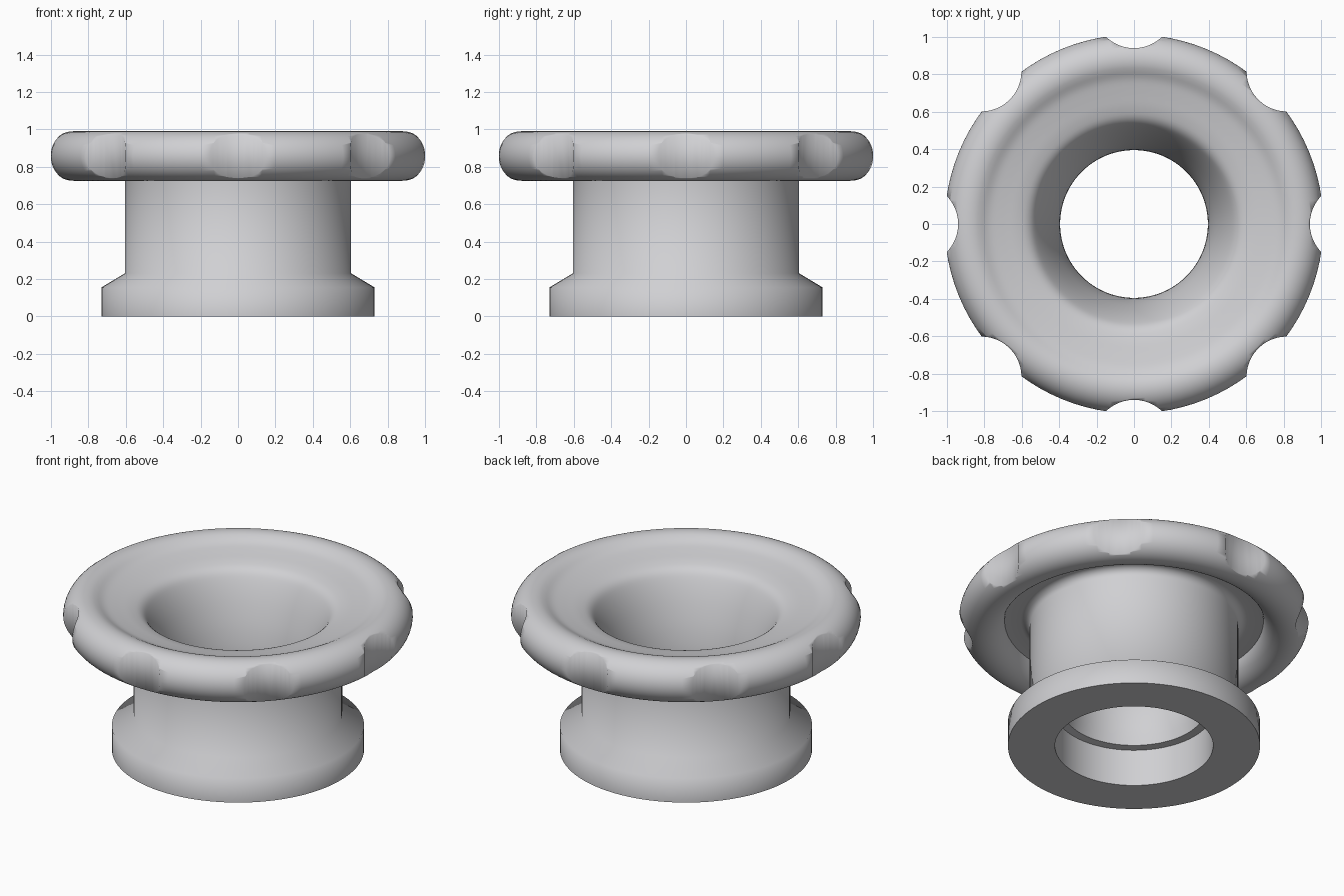
import bpy, bmesh, math

if "Cube" in bpy.data.objects:
    bpy.data.objects.remove(bpy.data.objects["Cube"])

SEG = 96

grey = bpy.data.materials.new("light_grey")
grey.diffuse_color = (0.63, 0.63, 0.65, 1)
grey.use_nodes = True
grey.node_tree.nodes["Principled BSDF"].inputs["Base Color"].default_value = grey.diffuse_color


def arc(cx, cz, r, a0, a1, n):
    """Points on an arc in the radius/height plane, angles in degrees."""
    out = []
    for i in range(n + 1):
        a = math.radians(a0 + (a1 - a0) * i / n)
        out.append((cx + r * math.cos(a), cz + r * math.sin(a)))
    return out


def smooth_path(pts, n):
    """Flowing curve through the points, n steps for each span."""
    ext = [pts[0]] + pts + [pts[-1]]
    out = []
    for p0, p1, p2, p3 in zip(ext, ext[1:], ext[2:], ext[3:]):
        for i in range(n):
            t = i / n
            out.append(tuple(0.5 * (2 * b + (c - a) * t + (2 * a - 5 * b + 4 * c - d) * t ** 2
                                    + (3 * b - a - 3 * c + d) * t ** 3)
                             for a, b, c, d in zip(p0, p1, p2, p3)))
    return out + [pts[-1]]


def lathe(name, profile):
    """Spin a closed radius/height profile round the z axis."""
    bm = bmesh.new()
    rings = []
    for i in range(SEG):
        a = 2 * math.pi * i / SEG
        rings.append([bm.verts.new((r * math.cos(a), r * math.sin(a), z)) for r, z in profile])
    n = len(profile)
    for i in range(SEG):
        p, q = rings[i], rings[(i + 1) % SEG]
        for j in range(n):
            k = (j + 1) % n
            bm.faces.new((p[j], q[j], q[k], p[k]))
    bmesh.ops.recalc_face_normals(bm, faces=bm.faces)
    me = bpy.data.meshes.new(name)
    bm.to_mesh(me)
    bm.free()
    ob = bpy.data.objects.new(name, me)
    bpy.context.collection.objects.link(ob)
    me.materials.append(grey)
    return ob


# Body: stepped foot, straight neck, rolled lip, bell mouth and bore
profile = [(0.458, 0), (0.73, 0), (0.73, 0.155), (0.605, 0.23)]
profile += arc(0.655, 0.79, 0.05, 180, 90, 6)          # cove under the lip
profile += arc(0.88, 0.8575, 0.1325, 190, 470, 40)     # rolled lip
profile += smooth_path([(0.815, 0.973), (0.77, 0.952), (0.70, 0.935), (0.62, 0.917),
                        (0.56, 0.892), (0.52, 0.84), (0.47, 0.73), (0.425, 0.59),
                        (0.40, 0.46), (0.395, 0.36)], 4)   # bell mouth
profile += [(0.40, 0.30), (0.41, 0.24), (0.458, 0.235)]    # bore and counterbore step
body = lathe("flared_collar", profile)

# Eight finger notches cut round the lip
bm = bmesh.new()
for i in range(8):
    a = i * math.pi / 4
    made = bmesh.ops.create_cone(bm, cap_ends=True, segments=48, radius1=0.215,
                                 radius2=0.215, depth=0.5)
    bmesh.ops.translate(bm, verts=made["verts"],
                        vec=(1.155 * math.cos(a), 1.155 * math.sin(a), 0.86))
me = bpy.data.meshes.new("notch_cutter")
bm.to_mesh(me)
bm.free()
me.materials.append(grey)
cutter = bpy.data.objects.new("notch_cutter", me)
bpy.context.collection.objects.link(cutter)
cutter.hide_render = True

mod = body.modifiers.new("notches", "BOOLEAN")
mod.operation = "DIFFERENCE"
mod.solver = "EXACT"
mod.object = cutter
bpy.context.view_layer.objects.active = body
body.select_set(True)
bpy.ops.object.modifier_apply(modifier=mod.name)
bpy.data.objects.remove(cutter)
bpy.ops.object.shade_smooth_by_angle(angle=math.radians(70))
